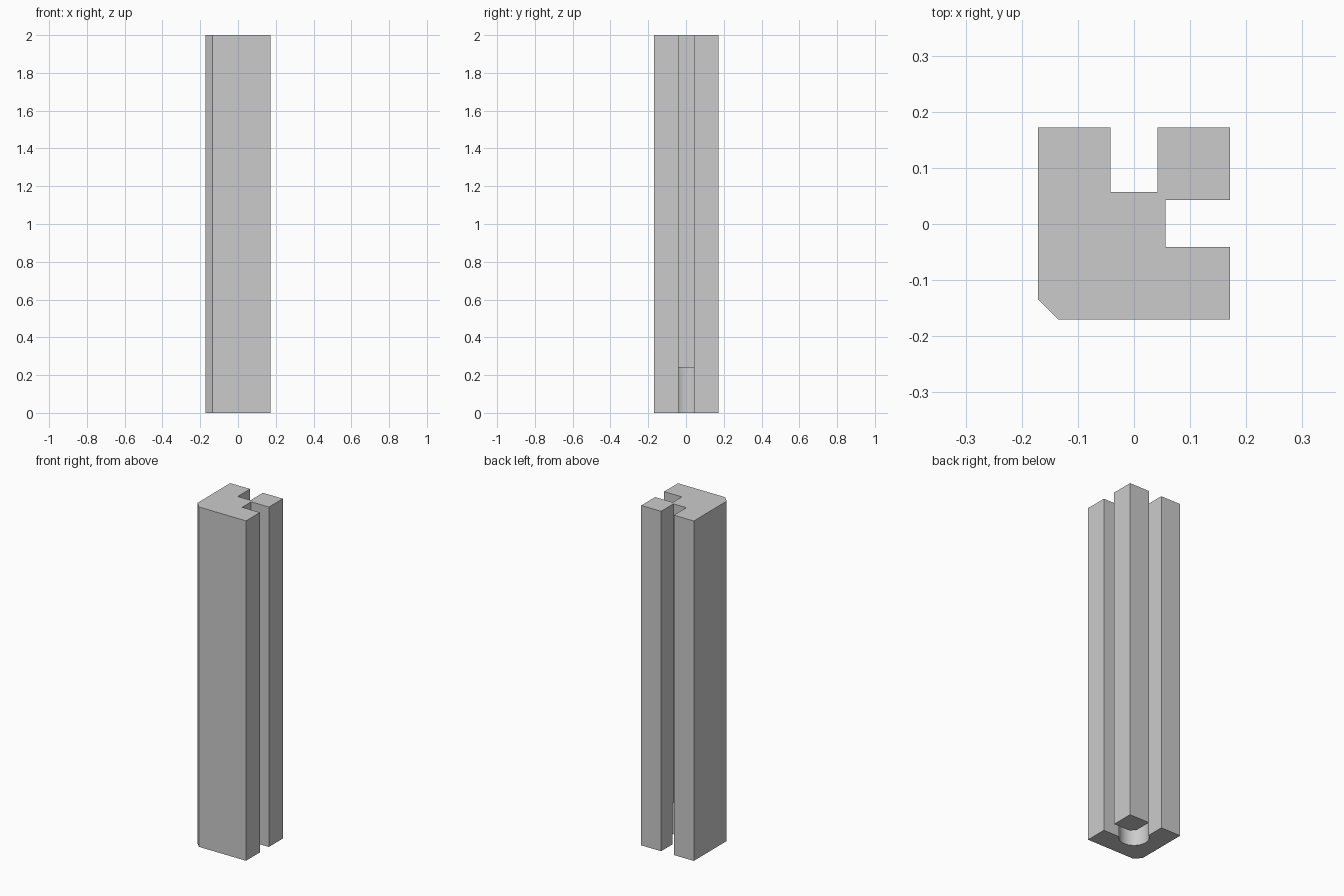
import bpy
import bmesh
import math

# Remove the default object
if "Cube" in bpy.data.objects:
    bpy.data.objects.remove(bpy.data.objects["Cube"], do_unlink=True)

HEIGHT = 2.0
BORE_RADIUS = 0.079
BORE_DEPTH = 0.24

# Plain grey finish
grey = bpy.data.materials.new("plain_grey")
grey.use_nodes = True
colour = (0.6, 0.6, 0.6, 1.0)
grey.diffuse_color = colour
grey.node_tree.nodes["Principled BSDF"].inputs["Base Color"].default_value = colour


def link_mesh(name, bm):
    bmesh.ops.recalc_face_normals(bm, faces=bm.faces)
    mesh = bpy.data.meshes.new(name)
    bm.to_mesh(mesh)
    bm.free()
    obj = bpy.data.objects.new(name, mesh)
    bpy.context.collection.objects.link(obj)
    mesh.materials.append(grey)
    return obj


# Square post with a chamfered corner and a slot in two adjacent sides
profile = [
    (-0.171, -0.134), (-0.135, -0.17), (0.171, -0.17),
    (0.171, -0.041), (0.056, -0.041), (0.056, 0.043), (0.171, 0.043),
    (0.171, 0.172), (0.042, 0.172), (0.042, 0.057), (-0.042, 0.057),
    (-0.042, 0.172), (-0.171, 0.172),
]
bm = bmesh.new()
base = bm.faces.new([bm.verts.new((x, y, 0)) for x, y in profile])
top = bmesh.ops.extrude_face_region(bm, geom=[base])["geom"]
bmesh.ops.translate(bm, vec=(0, 0, HEIGHT),
                    verts=[v for v in top if isinstance(v, bmesh.types.BMVert)])
post = link_mesh("slotted_post", bm)

# Blind round bore in the underside
bm = bmesh.new()
bmesh.ops.create_cone(bm, cap_ends=True, segments=64, radius1=BORE_RADIUS,
                      radius2=BORE_RADIUS, depth=2 * BORE_DEPTH)
cutter = link_mesh("bore_cutter", bm)
cutter.hide_render = True
cutter.hide_set(True)

bore = post.modifiers.new("bore", "BOOLEAN")
bore.operation = "DIFFERENCE"
bore.solver = "EXACT"
bore.object = cutter

# Apply the cut, then smooth only the bore wall
bpy.ops.object.select_all(action="DESELECT")
bpy.context.view_layer.objects.active = post
post.select_set(True)
bpy.ops.object.modifier_apply(modifier=bore.name)
bpy.data.objects.remove(cutter, do_unlink=True)
bpy.ops.object.shade_smooth_by_angle(angle=math.radians(30))
